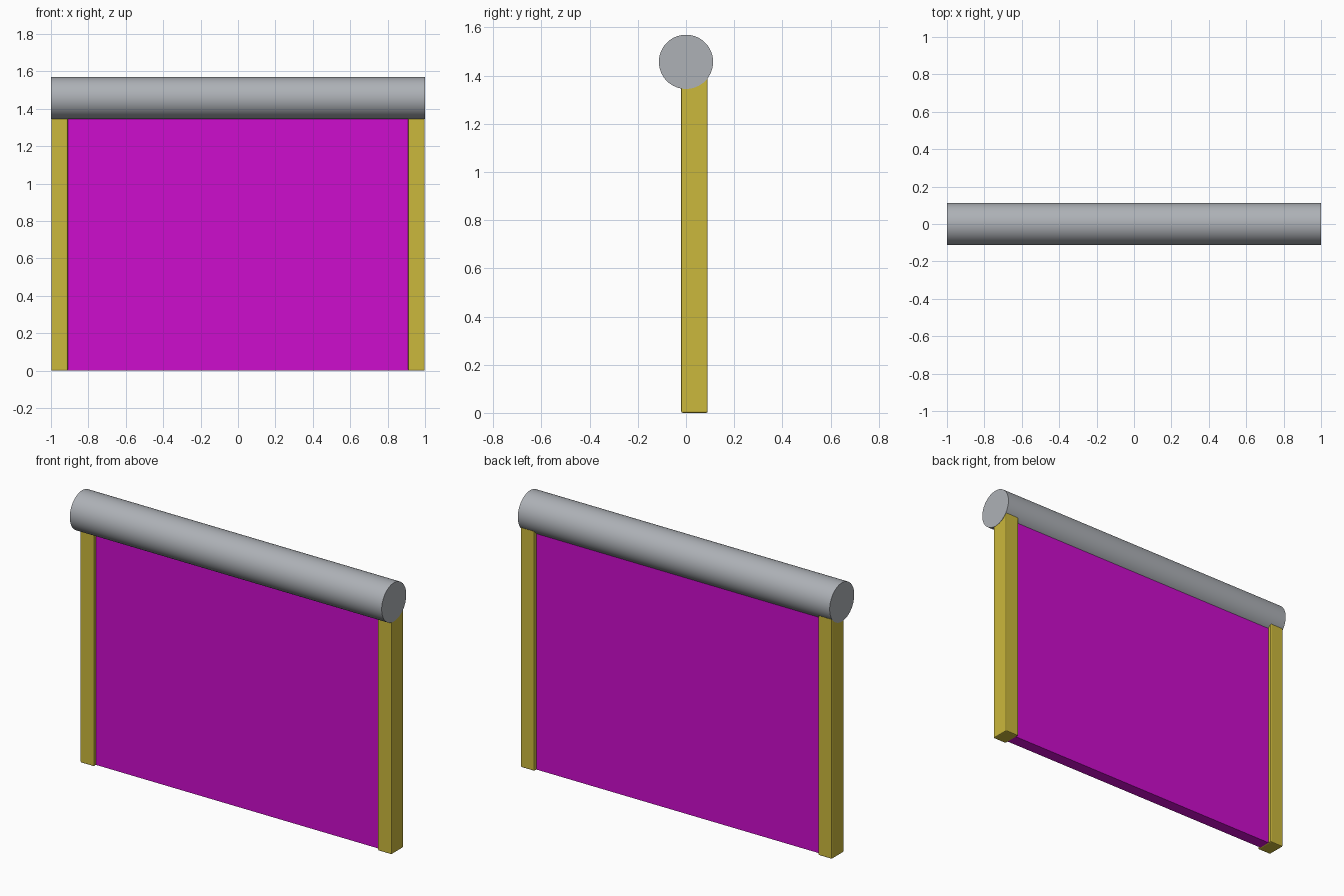
import bpy, math

if "Cube" in bpy.data.objects:
    bpy.data.objects.remove(bpy.data.objects["Cube"])


def mat(name, rgb):
    m = bpy.data.materials.new(name)
    m.diffuse_color = (*rgb, 1)
    m.use_nodes = True
    m.node_tree.nodes["Principled BSDF"].inputs["Base Color"].default_value = m.diffuse_color
    return m


YELLOW = mat("yellow", (0.60, 0.48, 0.045))
MAGENTA = mat("magenta", (0.61, 0.004, 0.61))
GREY = mat("grey", (0.42, 0.44, 0.47))


def box(name, lo, hi, material, bevel=0):
    bpy.ops.mesh.primitive_cube_add(size=1, location=[(a + b) / 2 for a, b in zip(lo, hi)])
    ob = bpy.context.object
    ob.name = name
    ob.scale = [b - a for a, b in zip(lo, hi)]
    bpy.ops.object.transform_apply(location=False, rotation=False, scale=True)
    ob.data.materials.append(material)
    if bevel:
        mod = ob.modifiers.new("soft_edges", 'BEVEL')
        mod.width = bevel
        mod.segments = 2
    return ob


# side guide rails, slightly rounded
for side, x0, x1 in (("left", -0.998, -0.91), ("right", 0.91, 0.998)):
    box(side + "_guide_rail", (x0, -0.02, 0), (x1, 0.09, 1.40), YELLOW, 0.006)

# door curtain, recessed between the rails
box("door_curtain", (-0.912, 0.0, 0.002), (0.912, 0.07, 1.40), MAGENTA)

# roller drum across the top
bpy.ops.mesh.primitive_cylinder_add(vertices=64, radius=0.1125, depth=2,
                                    location=(0, 0, 1.457), rotation=(0, math.pi / 2, 0))
drum = bpy.context.object
drum.name = "roller_drum"
drum.data.materials.append(GREY)
bpy.ops.object.shade_smooth_by_angle(angle=math.radians(30))
